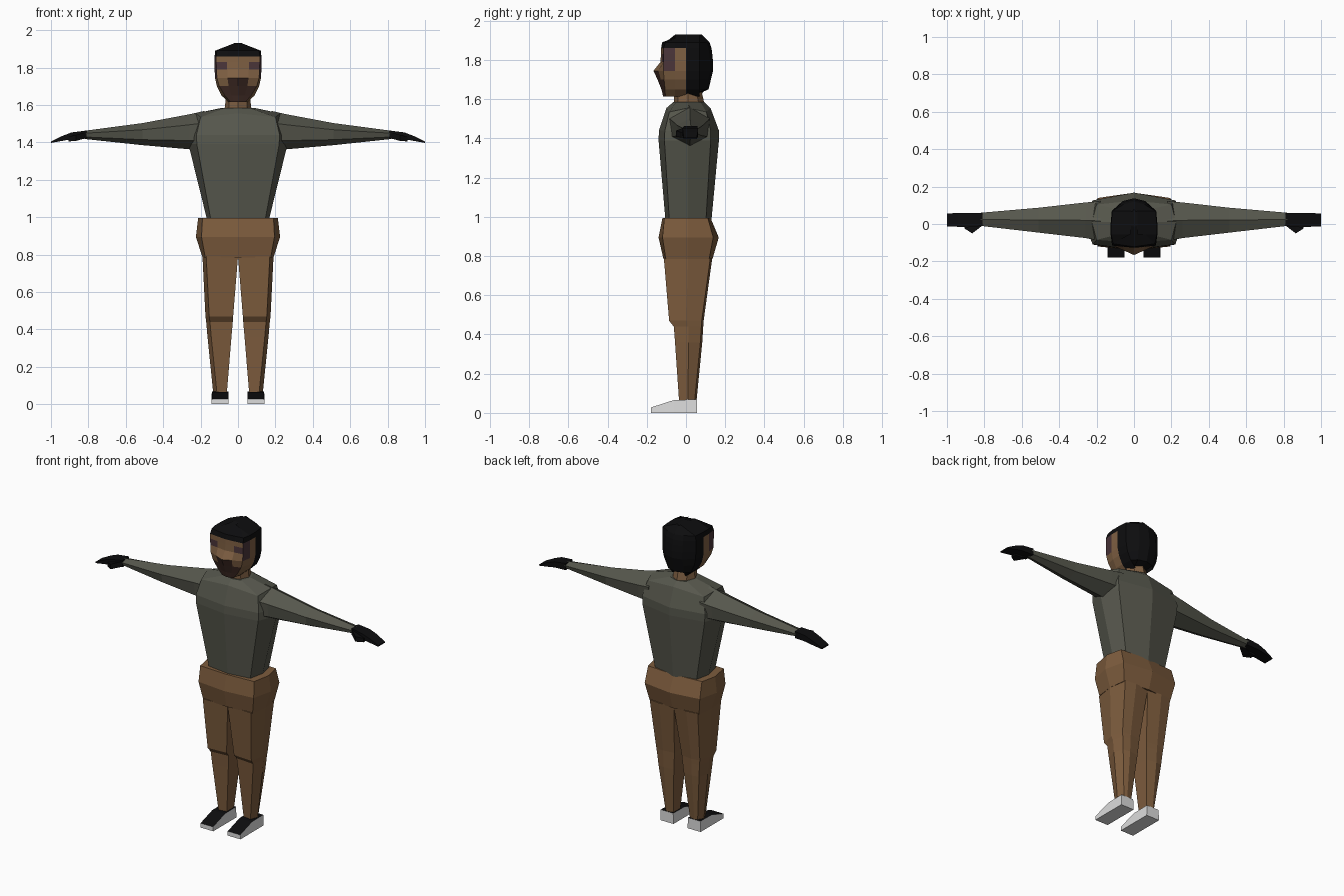
import bpy, bmesh
from mathutils import Vector

if "Cube" in bpy.data.objects:
    bpy.data.objects.remove(bpy.data.objects["Cube"])


def material(name, r, g, b):
    m = bpy.data.materials.new(name)
    m.diffuse_color = (r, g, b, 1)
    m.use_nodes = True
    m.node_tree.nodes["Principled BSDF"].inputs["Base Color"].default_value = m.diffuse_color
    return m


SHIRT = material("dark olive cloth", 0.093, 0.095, 0.073)
TROUSER = material("brown cloth", 0.205, 0.107, 0.047)
SKIN = material("brown skin", 0.21, 0.115, 0.055)
SHADE = material("purple face paint", 0.07, 0.036, 0.042)
BEARD = material("dark brown beard", 0.05, 0.024, 0.018)
BLACK = material("black", 0.004, 0.004, 0.0045)
WHITE = material("white sole", 0.72, 0.72, 0.72)


def loft(name, rings, mats, rule=None, side=1):
    """Skin a list of equal-sized rings, cap both ends, colour faces by rule(centre, normal)."""
    bm = bmesh.new()
    loops = [[bm.verts.new((side * x, y, z)) for x, y, z in ring] for ring in rings]
    n = len(loops[0])
    for a, b in zip(loops, loops[1:]):
        for i in range(n):
            j = (i + 1) % n
            bm.faces.new((a[i], a[j], b[j], b[i]))
    bm.faces.new(loops[0])
    bm.faces.new(loops[-1])
    bmesh.ops.recalc_face_normals(bm, faces=bm.faces[:])
    bm.normal_update()
    if rule:
        for f in bm.faces:
            f.material_index = rule(f.calc_center_median(), f.normal)
    me = bpy.data.meshes.new(name)
    bm.to_mesh(me)
    bm.free()
    for m in mats:
        me.materials.append(m)
    ob = bpy.data.objects.new(name, me)
    bpy.context.collection.objects.link(ob)
    return ob


def mirrored(half):
    """Complete a half ring that starts and ends on x = 0."""
    return half + [(-x, y, z) for x, y, z in half[-2:0:-1]]


def body_ring(z, w, corner, yf, yb, inset=0.03, dz=0.0):
    """Eight-sided body section with a ridge at front and back centre."""
    return mirrored([(0, yf, z + dz), (corner, yf + inset, z), (w, 0.01, z + dz),
                     (corner, yb - inset * 1.4, z), (0, yb, z + dz)])


# Shirt body, from waist to collar
loft("shirt", [
    body_ring(0.985, 0.165, 0.145, -0.105, 0.13, 0.02),
    body_ring(1.39, 0.265, 0.22, -0.14, 0.168, 0.03),
    body_ring(1.44, 0.255, 0.222, -0.138, 0.168, 0.03),
    body_ring(1.535, 0.225, 0.20, -0.10, 0.125, 0.015, 0.02),
    body_ring(1.585, 0.085, 0.06, -0.065, 0.095, 0.015),
], [SHIRT])

# Trouser hips
loft("trouser_hips", [
    body_ring(0.995, 0.213, 0.19, -0.12, 0.125, 0.01),
    body_ring(0.895, 0.225, 0.195, -0.14, 0.167, 0.02),
    body_ring(0.785, 0.19, 0.175, -0.115, 0.135, 0.012),
], [TROUSER])

# Neck
loft("neck", [
    body_ring(1.55, 0.075, 0.05, -0.06, 0.10, 0.02),
    body_ring(1.66, 0.062, 0.045, -0.062, 0.075, 0.02),
], [SKIN])


# Head: hair, face paint and beard are chosen by position
def head_ring(z, w, corner, yf, yc, yb, wb):
    return mirrored([(0, yf, z), (corner * 0.5, (yf + yc) / 2, z), (corner, yc, z),
                     (w, -0.055, z), (w, 0.0, z), (w * 0.95, 0.07, z),
                     (wb, yb - 0.015, z), (0, yb, z)])


def head_colour(c, n):
    if c.y > 0 and c.z > 1.625 or c.z > 1.86:
        return 1
    x, front = abs(c.x), c.y < -0.085
    if c.z < 1.70:
        return 3 if front else 0
    if 1.79 < c.z < 1.83 and front and x > 0.05:
        return 2
    if c.z > 1.745 and x > 0.1 and c.y < -0.03:
        return 2
    if c.z < 1.745 and front and x < 0.05:
        return 3
    return 0


loft("head", [
    head_ring(1.615, 0.05, 0.04, -0.117, -0.105, 0.03, 0.03),
    head_ring(1.65, 0.088, 0.07, -0.125, -0.107, 0.115, 0.055),
    head_ring(1.70, 0.113, 0.10, -0.145, -0.112, 0.127, 0.06),
    head_ring(1.745, 0.123, 0.113, -0.166, -0.115, 0.138, 0.06),
    head_ring(1.79, 0.125, 0.115, -0.130, -0.115, 0.138, 0.06),
    head_ring(1.83, 0.125, 0.117, -0.128, -0.115, 0.134, 0.06),
    head_ring(1.86, 0.125, 0.117, -0.127, -0.115, 0.13, 0.06),
    head_ring(1.89, 0.122, 0.112, -0.122, -0.105, 0.12, 0.055),
    head_ring(1.93, 0.02, 0.015, -0.015, -0.01, 0.08, 0.01),
], [SKIN, BLACK, SHADE, BEARD], head_colour)


def leg_ring(z, xi, xo, yf, yb):
    m = (yf + yb) / 2
    return [(xi, yf + 0.008, z), (xo - 0.02, yf, z), (xo, m, z),
            (xo - 0.02, yb - 0.01, z), ((xi + xo) / 2, yb, z), (xi, yb - 0.01, z)]


def arm_ring(x, yf, yb, zb, zt):
    m, h = (yf + yb) / 2, zt - zb
    return [(x, m, zt), (x, yf, zb + 0.7 * h), (x, yf + 0.01, zb + 0.25 * h),
            (x, m, zb), (x, yb - 0.01, zb + 0.25 * h), (x, yb, zb + 0.7 * h)]


def box_ring(x, yf, yb, zb, zt):
    return [(x, yf, zb), (x, yb, zb), (x, yb, zt), (x, yf, zt)]


def shoe_ring(y, zt):
    return [(0.05, y, 0), (0.142, y, 0), (0.14, y, zt), (0.052, y, zt)]


for tag, s in (("left", 1), ("right", -1)):
    # Trouser leg with a bent knee crease
    loft(tag + "_trouser_leg", [
        leg_ring(0.79, 0.0, 0.19, -0.113, 0.134),
        leg_ring(0.47, 0.026, 0.174, -0.086, 0.09),
        leg_ring(0.44, 0.028, 0.170, -0.062, 0.088),
        leg_ring(0.36, 0.035, 0.163, -0.056, 0.083),
        leg_ring(0.055, 0.06, 0.132, -0.035, 0.053),
    ], [TROUSER], side=s)
    # Sleeve
    loft(tag + "_sleeve", [
        arm_ring(0.18, -0.09, 0.122, 1.355, 1.568),
        arm_ring(0.26, -0.075, 0.115, 1.363, 1.55),
        arm_ring(0.51, -0.046, 0.087, 1.385, 1.503),
        arm_ring(0.82, -0.010, 0.06, 1.418, 1.462),
    ], [SHIRT], side=s)
    # Gloved hand and thumb
    loft(tag + "_glove", [
        box_ring(0.81, -0.010, 0.058, 1.420, 1.463),
        box_ring(0.89, -0.018, 0.060, 1.417, 1.453),
        box_ring(0.94, -0.015, 0.060, 1.408, 1.434),
        box_ring(1.0, -0.012, 0.055, 1.397, 1.404),
    ], [BLACK], side=s)
    loft(tag + "_glove_thumb", [
        box_ring(0.815, -0.012, 0.02, 1.422, 1.455),
        box_ring(0.865, -0.050, 0.01, 1.408, 1.44),
        box_ring(0.905, -0.025, 0.01, 1.405, 1.43),
    ], [BLACK], side=s)
    # Shoe: black upper, white sole and sides
    loft(tag + "_shoe", [shoe_ring(0.055, 0.068), shoe_ring(-0.06, 0.066),
                         shoe_ring(-0.178, 0.028)],
         [WHITE, BLACK], lambda c, n: 1 if n.z > 0.5 else 0, side=s)
